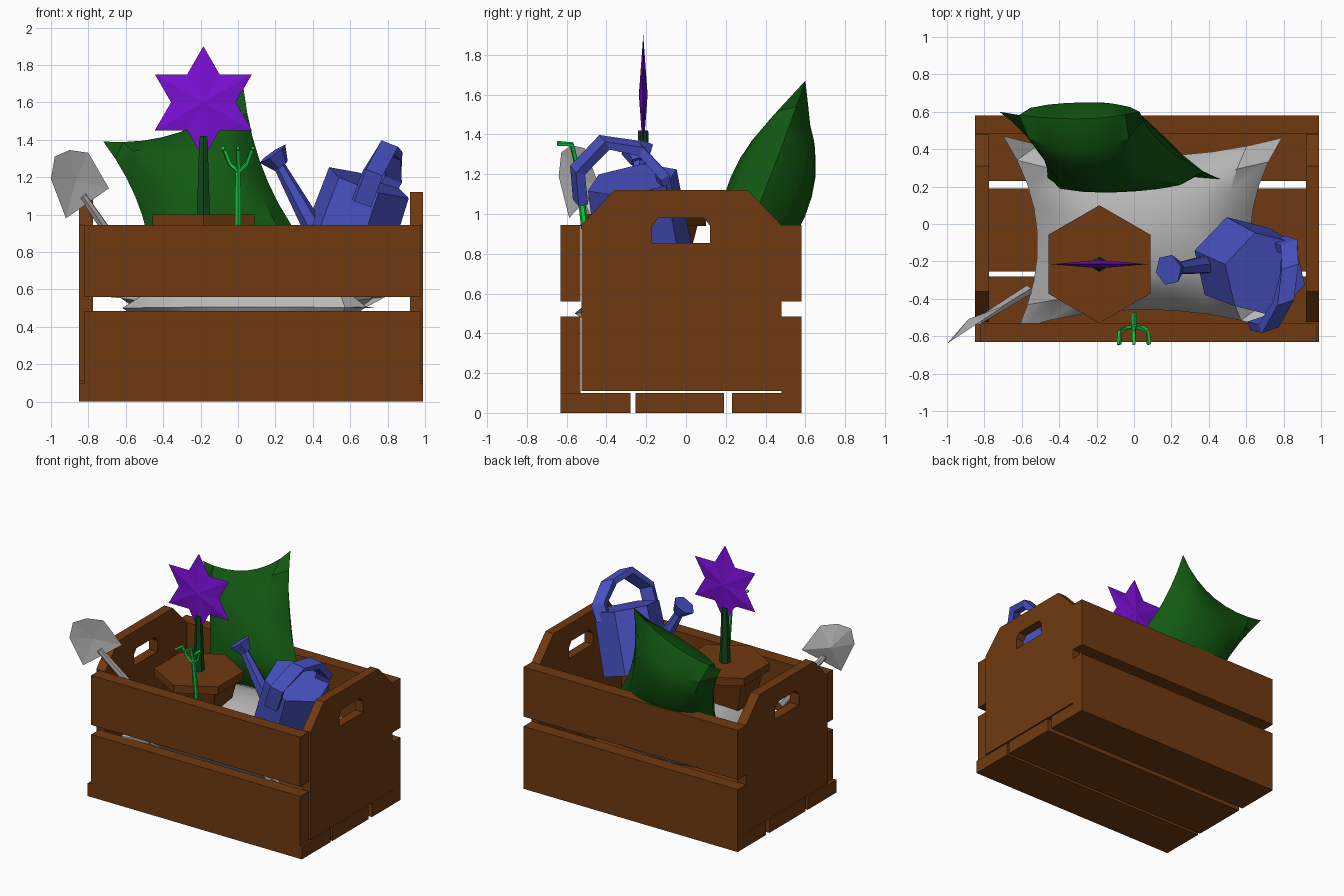
import bpy, bmesh, math
from mathutils import Vector, Matrix

if "Cube" in bpy.data.objects:
    bpy.data.objects.remove(bpy.data.objects["Cube"])


def material(name, rgb):
    m = bpy.data.materials.new(name)
    m.use_nodes = True
    m.diffuse_color = (*rgb, 1)
    m.node_tree.nodes["Principled BSDF"].inputs["Base Color"].default_value = (*rgb, 1)
    return m


WOOD = material("brown wood", (0.16, 0.042, 0.005))
CLOTH = material("grey", (0.48, 0.48, 0.48))
BLUE = material("blue enamel", (0.065, 0.085, 0.55))
PURPLE = material("purple petal", (0.2, 0.005, 0.68))
LEAF = material("dark green", (0.006, 0.1, 0.006))
STALK = material("stem green", (0.005, 0.065, 0.01))
LIME = material("bright green", (0.006, 0.62, 0.05))


def finish(name, bm, mat, smooth=False):
    bmesh.ops.recalc_face_normals(bm, faces=bm.faces)
    me = bpy.data.meshes.new(name)
    bm.to_mesh(me)
    bm.free()
    ob = bpy.data.objects.new(name, me)
    bpy.context.collection.objects.link(ob)
    me.materials.append(mat)
    if smooth:
        bpy.ops.object.select_all(action='DESELECT')
        ob.select_set(True)
        bpy.context.view_layer.objects.active = ob
        bpy.ops.object.shade_smooth_by_angle(angle=math.radians(35))
    return ob


def box(name, lo, hi, mat=WOOD):
    bm = bmesh.new()
    bmesh.ops.create_cube(bm, size=1)
    for v in bm.verts:
        v.co = [l + (c + 0.5) * (h - l) for c, l, h in zip(v.co, lo, hi)]
    return finish(name, bm, mat)


def cone(name, a, b, r1, r2, mat, sides=6, turn=0):
    """Prism or cone running from point a to point b."""
    a, b = Vector(a), Vector(b)
    axis = b - a
    rot = axis.to_track_quat('Z', 'Y').to_matrix().to_4x4()
    place = Matrix.Translation((a + b) / 2) @ rot @ Matrix.Rotation(math.radians(turn), 4, 'Z')
    bm = bmesh.new()
    bmesh.ops.create_cone(bm, cap_ends=True, segments=sides, radius1=r1, radius2=r2,
                          depth=axis.length, matrix=place)
    return finish(name, bm, mat)


def strip(name, pts, side, width, thick, mat):
    """Rectangular band swept along points; side is the width direction."""
    pts = [Vector(p) for p in pts]
    side = Vector(side).normalized()
    bm = bmesh.new()
    rings = []
    for i, p in enumerate(pts):
        t = pts[min(i + 1, len(pts) - 1)] - pts[max(i - 1, 0)]
        out = t.cross(side).normalized()
        rings.append([bm.verts.new(p + side * sx * width / 2 + out * sy * thick / 2)
                      for sx, sy in ((-1, -1), (1, -1), (1, 1), (-1, 1))])
    for r, q in zip(rings, rings[1:]):
        for k in range(4):
            bm.faces.new((r[k], r[k - 1], q[k - 1], q[k]))
    bm.faces.new(rings[0])
    bm.faces.new(rings[-1])
    return finish(name, bm, mat)


def pillow(name, corners, bulge, pinch, mat, n=8):
    """Stuffed sack between four corners (bl, br, tr, tl) with drawn-in edges."""
    bl, br, tr, tl = (Vector(c) for c in corners)
    normal = ((br - bl).cross(tl - bl)).normalized()
    bm = bmesh.new()
    for sign in (-1, 1):
        grid = []
        for j in range(n + 1):
            for i in range(n + 1):
                u, v = 2 * i / n - 1, 2 * j / n - 1
                pu = u * (1 - pinch * (1 - v * v))
                pv = v * (1 - pinch * (1 - u * u))
                s, t = (pu + 1) / 2, (pv + 1) / 2
                p = bl.lerp(br, s).lerp(tl.lerp(tr, s), t)
                h = ((1 - u * u) * (1 - v * v)) ** 0.5
                grid.append(bm.verts.new(p + normal * sign * bulge * h))
        for j in range(n):
            for i in range(n):
                k = j * (n + 1) + i
                bm.faces.new((grid[k], grid[k + 1], grid[k + n + 2], grid[k + n + 1]))
    bmesh.ops.remove_doubles(bm, verts=bm.verts, dist=0.0005)
    return finish(name, bm, mat, True)


# Crate: floor boards, front and back planks
for i, (y0, y1) in enumerate(((-0.63, -0.28), (-0.255, 0.19), (0.23, 0.58))):
    box(f"floor_board_{i}", (-0.85, y0, 0), (0.99, y1, 0.1))
for level, z0, z1 in (("lower", 0.1, 0.485), ("upper", 0.56, 0.945)):
    box(f"front_{level}_plank", (-0.82, -0.63, z0), (0.975, -0.53, z1))
    box(f"back_{level}_plank", (-0.85, 0.48, z0), (0.99, 0.58, z1))

# End boards with chamfered tops and a hand hole
BOARD = ((-0.525, 0.11), (0.479, 0.11), (0.479, 0.945), (0.31, 1.12), (-0.36, 1.12), (-0.525, 0.945))
HOLE = ((-0.17, 0.855), (0.12, 0.855), (0.12, 0.94), (0.09, 0.98), (-0.14, 0.98), (-0.17, 0.94))
for name, x, w in (("right_end_board", -0.85, 0.075), ("left_end_board", 0.92, 0.07)):
    bm = bmesh.new()
    for loop in (BOARD, HOLE):
        vs = [bm.verts.new((x, y, z)) for y, z in loop]
        for k in range(len(vs)):
            bm.edges.new((vs[k - 1], vs[k]))
    bmesh.ops.triangle_fill(bm, use_beauty=True, edges=bm.edges[:])
    ext = bmesh.ops.extrude_face_region(bm, geom=bm.faces[:], use_keep_orig=True)
    bmesh.ops.translate(bm, vec=(w, 0, 0),
                        verts=[g for g in ext["geom"] if isinstance(g, bmesh.types.BMVert)])
    bmesh.ops.dissolve_limit(bm, angle_limit=0.01, verts=bm.verts, edges=bm.edges)
    finish(name, bm, WOOD)

# Sacks
pillow("grey_sack", ((-0.62, -0.56, 0.5), (0.74, -0.56, 0.5), (0.79, 0.46, 0.56), (-0.7, 0.47, 0.56)),
       0.27, 0.2, CLOTH)
pillow("green_sack", ((-0.47, 0.2, 0.55), (0.46, 0.24, 0.72), (0.03, 0.6, 1.67), (-0.72, 0.6, 1.39)),
       0.21, 0.2, LEAF)

# Fan-shaped patch laid onto the front of the green sack
sack = bpy.data.objects["green_sack"]
bpy.context.view_layer.update()
bm = bmesh.new()
ring = [(-0.2, 1.07)] + [(-0.2 + 0.19 * math.cos(a), 1.07 + 0.19 * math.sin(a))
                         for a in (math.radians(d) for d in (143, 122, 100, 78, 57))]
patch = []
for x, z in ring:
    hit, loc, nor, _ = sack.ray_cast(Vector((x, -1, z)), Vector((0, 1, 0)))
    patch.append(bm.verts.new((loc + nor * 0.008) if hit else (x, 0.3, z)))
for a, b in zip(patch[1:], patch[2:]):
    bm.faces.new((patch[0], a, b))
finish("sack_patch", bm, WOOD)

# Flower pot and flower
PX, PY = -0.185, -0.215
cone("pot_body", (PX, PY, 0.62), (PX, PY, 0.95), 0.19, 0.275, WOOD)
cone("pot_rim", (PX, PY, 0.94), (PX, PY, 1.0), 0.315, 0.315, WOOD)
cone("flower_stem", (PX, PY, 1.0), (PX, PY, 1.42), 0.04, 0.025, STALK)
bm = bmesh.new()
star = []
for k in range(12):
    a, r = math.pi * (k / 6 + 0.5), (0.3, 0.173)[k % 2]
    star.append(bm.verts.new((PX + r * math.cos(a), PY, 1.6 + r * math.sin(a))))
for sign in (-1, 1):
    hub = bm.verts.new((PX, PY + sign * 0.022, 1.6))
    for k in range(12):
        bm.faces.new((star[k - 1], star[k], hub))
finish("flower_head", bm, PURPLE)

# Watering can
cone("can_body", (0.55, -0.2, 0.74), (0.7, -0.27, 1.17), 0.25, 0.235, BLUE, turn=10)
cone("can_spout", (0.43, -0.21, 0.88), (0.21, -0.24, 1.28), 0.06, 0.03, BLUE)
cone("can_rose", (0.23, -0.235, 1.26), (0.185, -0.245, 1.325), 0.045, 0.085, BLUE)
strip("can_handle", ((0.66, -0.53, 1.06), (0.72, -0.545, 1.22), (0.8, -0.41, 1.36), (0.83, -0.24, 1.33),
                     (0.83, -0.12, 1.2), (0.77, -0.1, 1.1)), (0.9, 0.3, -0.35), 0.1, 0.05, BLUE)

# Trowel: slightly dished blade leaning out over the front right corner
blade = ((-0.92, 0.98), (-1.0, 1.19), (-0.98, 1.31), (-0.9, 1.345), (-0.8, 1.33), (-0.69, 1.14))


def lean(x):
    return -0.64 + 0.66 * (x + 1)


bm = bmesh.new()
edge = [bm.verts.new((x, lean(x), z)) for x, z in blade]
for push in (0.012, 0.04):
    hub = bm.verts.new((-0.86 - 0.6 * push, lean(-0.86) + push, 1.18))
    for k in range(len(edge)):
        bm.faces.new((edge[k - 1], edge[k], hub))
finish("trowel_blade", bm, CLOTH)
cone("trowel_handle", (-0.57, lean(-0.57), 0.72), (-0.83, lean(-0.83) + 0.01, 1.1), 0.03, 0.022, CLOTH)

# Hand fork
cone("fork_handle", (0, -0.49, 0.78), (0, -0.55, 1.27), 0.02, 0.016, LIME)
for name, s in (("right", -1), ("middle", 0), ("left", 1)):
    strip(f"fork_{name}_tine", ((0, -0.55, 1.23), (s * 0.045, -0.555, 1.27), (s * 0.075, -0.575, 1.35),
                                (s * 0.08, -0.645, 1.355)), (0.8, 0.3, -0.45 * s), 0.018, 0.018, LIME)
